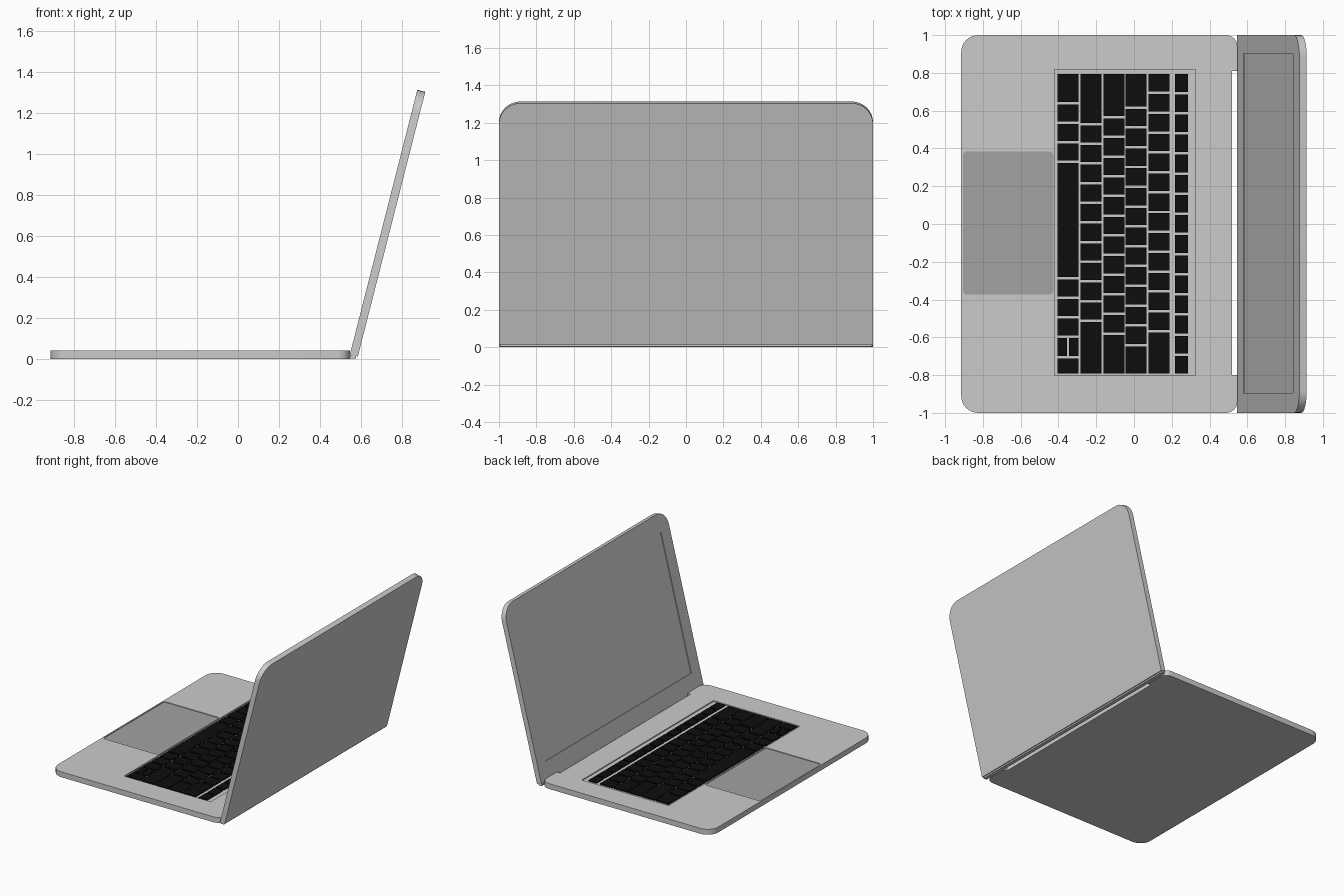
import bpy, bmesh, math
from mathutils import Matrix, Vector

if "Cube" in bpy.data.objects:
    bpy.data.objects.remove(bpy.data.objects["Cube"])

TOP = 0.042


def material(name, v):
    m = bpy.data.materials.new(name)
    m.diffuse_color = (v, v, v, 1)
    m.use_nodes = True
    m.node_tree.nodes["Principled BSDF"].inputs["Base Color"].default_value = m.diffuse_color
    return m


def rounded(points, seg=8):
    """Outline from (x, y, radius) corners."""
    out = []
    n = len(points)
    for i, (x, y, r) in enumerate(points):
        p = Vector((x, y))
        if r == 0:
            out.append(p)
            continue
        a = (Vector(points[i - 1][:2]) - p).normalized() * r
        b = (Vector(points[(i + 1) % n][:2]) - p).normalized() * r
        for k in range(seg + 1):
            t = math.pi / 2 * k / seg
            out.append(p + a * (1 - math.sin(t)) + b * (1 - math.cos(t)))
    return out


def rect(x0, x1, y0, y1, r=0):
    return rounded([(x0, y0, r), (x1, y0, r), (x1, y1, r), (x0, y1, r)], 5)


def add_prism(bm, outline, z0, z1):
    f = bm.faces.new([bm.verts.new((p.x, p.y, z0)) for p in outline])
    ext = bmesh.ops.extrude_face_region(bm, geom=[f])["geom"]
    bmesh.ops.translate(bm, vec=(0, 0, z1 - z0),
                        verts=[g for g in ext if isinstance(g, bmesh.types.BMVert)])


def finish(name, bm, mat=None, smooth=False):
    bmesh.ops.recalc_face_normals(bm, faces=bm.faces)
    me = bpy.data.meshes.new(name)
    bm.to_mesh(me)
    bm.free()
    ob = bpy.data.objects.new(name, me)
    bpy.context.collection.objects.link(ob)
    if mat:
        me.materials.append(mat)
    if smooth:
        bpy.context.view_layer.objects.active = ob
        ob.select_set(True)
        bpy.ops.object.shade_smooth_by_angle(angle=math.radians(30))
        ob.select_set(False)
    return ob


def prism(name, outline, z0, z1, mat=None, smooth=False):
    bm = bmesh.new()
    add_prism(bm, outline, z0, z1)
    return finish(name, bm, mat, smooth)


def recess(target, name, outline, z0, z1):
    cutter = prism(name, outline, z0, z1)
    cutter.hide_render = True
    cutter.hide_viewport = True
    cutter.display_type = 'WIRE'
    mod = target.modifiers.new(name, 'BOOLEAN')
    mod.operation = 'DIFFERENCE'
    mod.solver = 'EXACT'
    mod.object = cutter
    return cutter


black = material("key_black", 0.004)
grey = material("trackpad_grey", 0.36)

# base with rounded corners and a hinge notch at the back
base = prism("base", rounded([
    (-0.915, -1, 0.09), (0.547, -1, 0.06), (0.547, -0.8, 0), (0.52, -0.8, 0),
    (0.52, 0.81, 0), (0.547, 0.81, 0), (0.547, 1, 0.06), (-0.915, 1, 0.09)]),
    0, TOP, smooth=True)
recess(base, "keyboard_well_cutter", rect(-0.42, 0.326, -0.803, 0.817), TOP - 0.008, 0.1)
pad = (-0.905, -0.427, -0.373, 0.383, 0.02)
recess(base, "trackpad_cutter", rect(*pad), TOP - 0.006, 0.1)
prism("trackpad", rect(*pad), TOP - 0.01, TOP - 0.005, grey)

# keys: each row is (x range, key widths from +y to -y)
ROWS = [
    (-0.405, -0.294, [1.55] + [1] * 3 + [6] + [1] * 3 + [-1.05, 0.9]),
    (-0.283, -0.172, [2.6] + [1] * 10 + [2.75]),
    (-0.161, -0.051, [2.25] + [1] * 11 + [2.1]),
    (-0.044, 0.066, [1.75] + [1] * 12 + [1.5]),
    (0.077, 0.187, [1] * 13 + [2.2]),
    (0.216, 0.286, [1] * 15),
]
GAP = 0.013


def add_key(bm, x0, x1, y0, y1):
    add_prism(bm, rect(x0, x1, y0, y1), TOP - 0.009, TOP)


bm = bmesh.new()
for x0, x1, widths in ROWS:
    unit = (1.585 + GAP) / sum(abs(w) for w in widths)
    y = 0.793
    for w in widths:
        size = abs(w) * unit
        y0, y1 = y - size + GAP, y
        if w > 0:
            add_key(bm, x0, x1, y0, y1)
        else:  # split arrow keys
            mid = (x0 + x1) / 2
            add_key(bm, x0, mid - 0.005, y0, y1)
            add_key(bm, mid + 0.005, x1, y0, y1)
        y -= size
finish("keys", bm, black)

# lid: built flat (x = height, y = width, z = toward user), then stood up
tilt = math.atan2(0.327, 1.283)
up = Vector((math.sin(tilt), 0, math.cos(tilt)))
front = Vector((-math.cos(tilt), 0, math.sin(tilt)))
place = Matrix((
    (up.x, 0, front.x, 0.585), (0, 1, 0, 0), (up.z, 0, front.z, 0.012), (0, 0, 0, 1)))
L, T = 1.333, 0.04
lid = prism("lid", rounded([(0, -1, 0), (L, -1, 0.115), (L, 1, 0.115), (0, 1, 0)]),
            0, T, smooth=True)
screen = recess(lid, "screen_cutter", rect(0.135, 1.2, -0.895, 0.903), T - 0.006, 0.1)
lid.matrix_world = place
screen.matrix_world = place

# hinge strip under the lid
prism("hinge", rect(0.547, 0.575, -0.995, 0.995), 0.003, 0.018)
